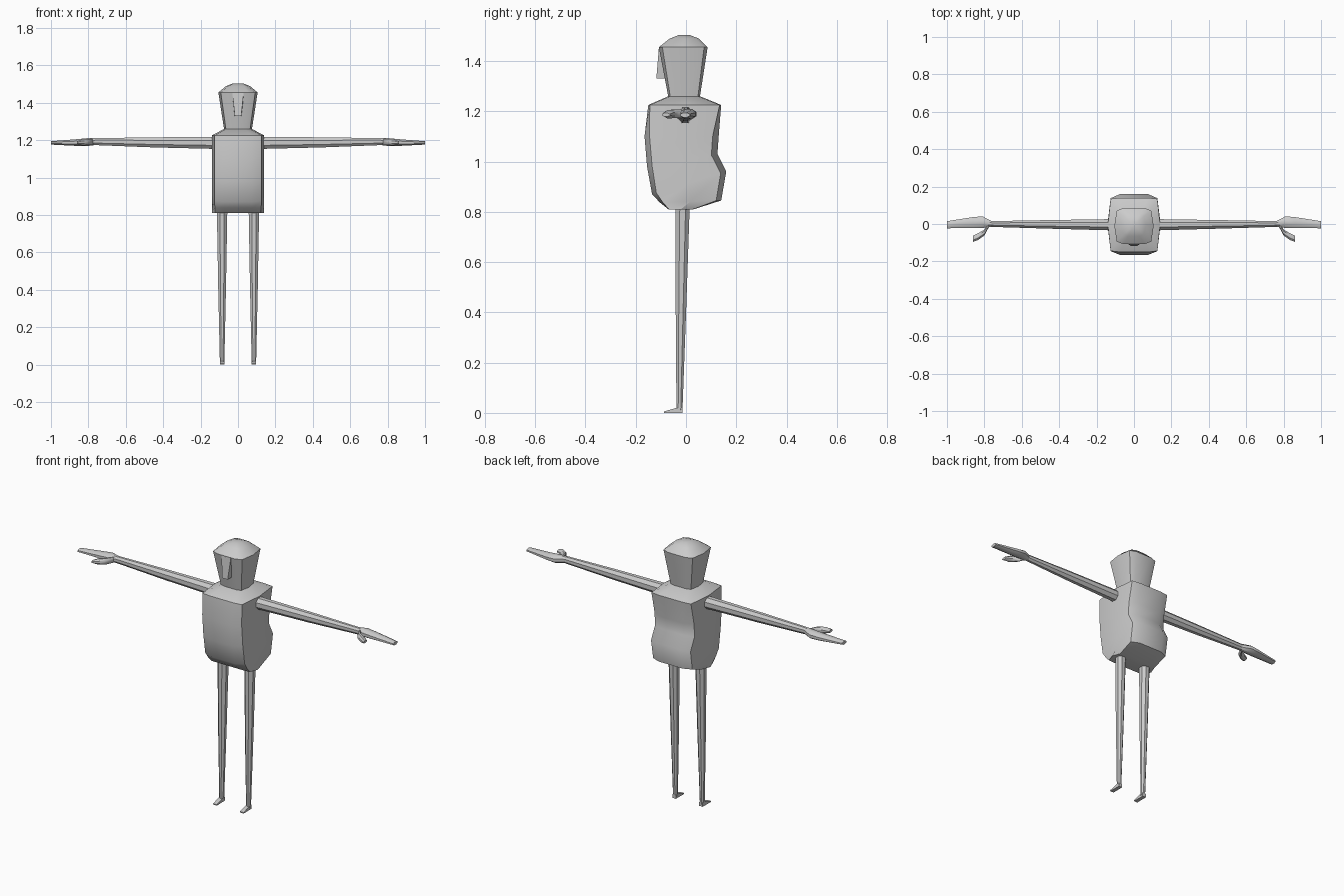
import bpy, bmesh, math
from mathutils import Vector

old = bpy.data.objects.get("Cube")
if old:
    bpy.data.objects.remove(old, do_unlink=True)

grey = bpy.data.materials.new("plain grey")
grey.use_nodes = True
colour = (0.6, 0.6, 0.6, 1)
grey.diffuse_color = colour
grey.node_tree.nodes["Principled BSDF"].inputs["Base Color"].default_value = colour


def loft(name, rings, mirror=False):
    """Skin a list of equal rings and cap both ends."""
    bm = bmesh.new()
    loops = [[bm.verts.new(p) for p in ring] for ring in rings]
    for a, b in zip(loops, loops[1:]):
        for i in range(len(a)):
            j = (i + 1) % len(a)
            bm.faces.new((a[i], a[j], b[j], b[i]))
    bm.faces.new(loops[0])
    bm.faces.new(loops[-1])
    bmesh.ops.recalc_face_normals(bm, faces=bm.faces)
    mesh = bpy.data.meshes.new(name)
    bm.to_mesh(mesh)
    bm.free()
    mesh.materials.append(grey)
    ob = bpy.data.objects.new(name, mesh)
    bpy.context.collection.objects.link(ob)
    if mirror:
        twin = ob.copy()
        twin.data = mesh.copy()
        twin.data.transform(((-1, 0, 0, 0), (0, 1, 0, 0), (0, 0, 1, 0), (0, 0, 0, 1)))
        twin.data.flip_normals()
        twin.name = name.replace("left", "right")
        bpy.context.collection.objects.link(twin)
    return ob


def body_ring(yf, zf, yb, zb, side, corner, inset_f, inset_b):
    """Bulged box section whose height may tilt from front to back."""
    mid = (yf + yb) / 2
    half = [(corner * 0.6, yf), (corner, yf + inset_f), (side, mid),
            (corner, yb - inset_b), (corner * 0.6, yb)]
    pts = half + [(-x, y) for x, y in reversed(half)]
    return [(x, y, zf + (zb - zf) * (y - yf) / (yb - yf)) for x, y in pts]


def oval(centre, ry, rz, axis):
    """Eight-sided section across the x or z axis."""
    pts = []
    for i in range(8):
        a = math.tau * (i + 0.5) / 8
        u, v = ry * math.cos(a) / 0.924, rz * math.sin(a) / 0.924
        pts.append(Vector(centre) + Vector((0, u, v) if axis == "x" else (v, u, 0)))
    return pts


# Torso with belly, hips and sloping shoulders
loft("torso", [
    body_ring(-.07, .81, .03, .81, .14, .122, .002, .002),
    body_ring(-.105, .838, .14, .845, .14, .124, .012, .02),
    body_ring(-.135, .87, .16, .96, .14, .125, .017, .022),
    body_ring(-.155, .98, .125, 1.03, .14, .125, .02, .024),
    body_ring(-.165, 1.1, .13, 1.1, .14, .125, .02, .024),
    body_ring(-.15, 1.225, .14, 1.225, .14, .125, .006, .006),
    body_ring(-.07, 1.26, .055, 1.26, .074, .064, .008, .008)])

# Head, flaring upwards to a low dome
loft("head", [
    body_ring(-.07, 1.255, .055, 1.255, .074, .064, .008, .008),
    body_ring(-.108, 1.455, .086, 1.455, .105, .092, .014, .014)])
loft("head_dome", [
    body_ring(-.108, 1.455, .086, 1.455, .105, .092, .014, .014),
    body_ring(-.065, 1.489, .052, 1.489, .064, .052, .012, .012),
    body_ring(-.03, 1.503, .016, 1.503, .028, .02, .006, .006)])

# Nose wedge
loft("nose", [[(-w, f, z), (w, f, z), (w * 1.1, b, z), (-w * 1.1, b, z)]
              for w, f, b, z in ((.017, -.118, -.07, 1.33), (.03, -.108, -.08, 1.452))])

# Arms, hands and thumbs
loft("left_arm", [oval((.12, -.004, 1.185), .03, .032, "x"),
                  oval((.45, -.002, 1.188), .023, .027, "x"),
                  oval((.78, 0, 1.192), .015, .018, "x")], True)
loft("left_hand", [oval((.76, 0, 1.192), .015, .018, "x"),
                   oval((.81, .01, 1.189), .031, .021, "x"),
                   oval((.86, .008, 1.187), .029, .018, "x"),
                   oval((1.0, -.004, 1.185), .019, .009, "x")], True)
loft("left_thumb", [oval((.775, -.003, 1.19), .012, .015, "x"),
                    oval((.80, -.046, 1.19), .016, .017, "x"),
                    oval((.835, -.068, 1.188), .018, .016, "x"),
                    oval((.862, -.08, 1.186), .016, .007, "x")], True)

# Legs and feet
loft("left_leg", [oval((.085, -.013, .83), .028, .028, "z"),
                  oval((.085, -.02, .42), .021, .021, "z"),
                  oval((.085, -.026, .012), .012, .012, "z")], True)
loft("left_foot", [[(.085 - w, y, 0), (.085 + w, y, 0), (.085 + w, y, h), (.085 - w, y, h)]
                   for y, w, h in ((-.014, .011, .022), (-.038, .011, .02),
                                   (-.087, .012, .006))], True)

# Smooth shading with crisp panel edges
for ob in bpy.context.scene.objects:
    ob.select_set(ob.type == "MESH")
    if ob.type == "MESH":
        bpy.context.view_layer.objects.active = ob
bpy.ops.object.shade_smooth_by_angle(angle=math.radians(35))
